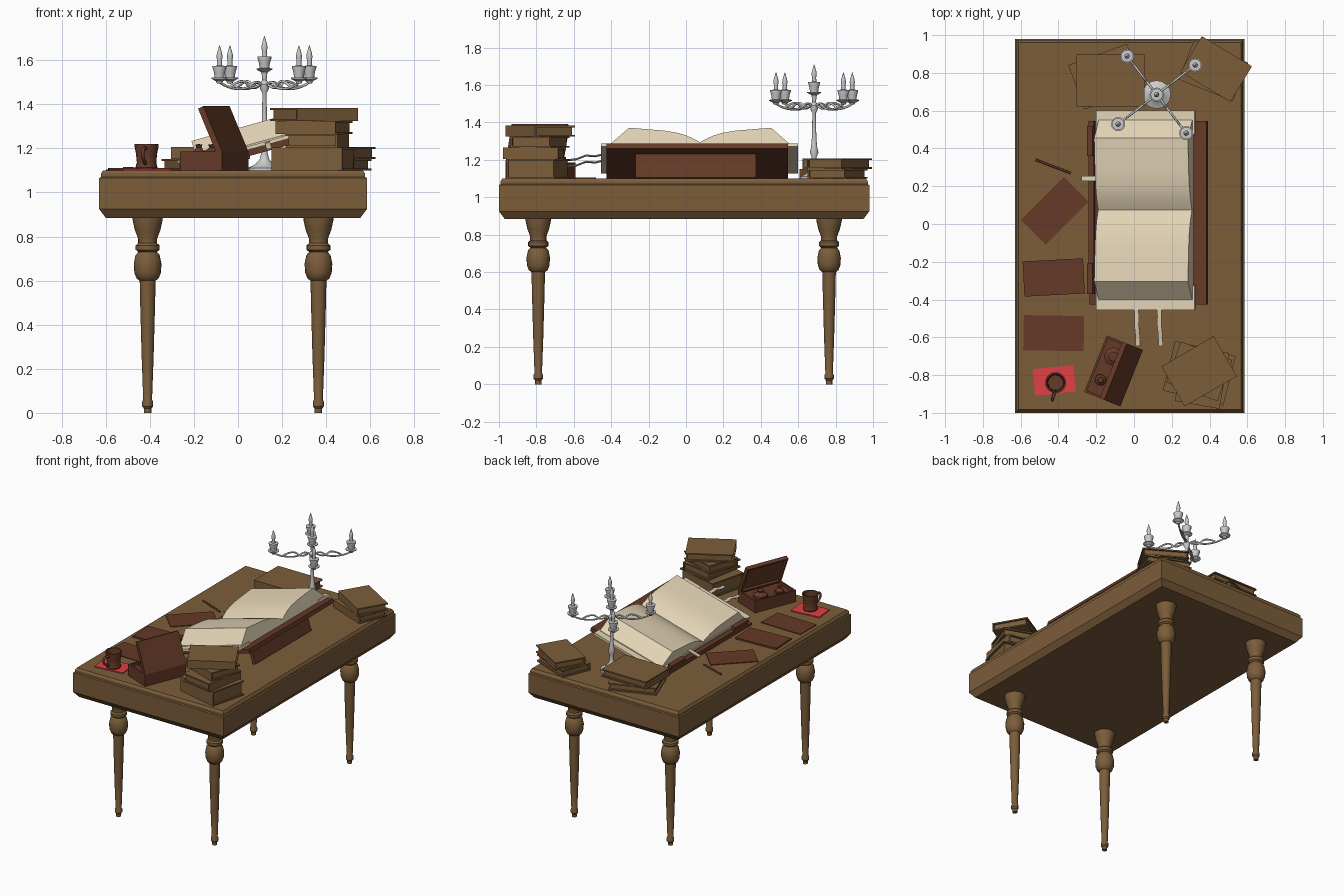
import bpy, bmesh, math
from mathutils import Matrix, Vector

if "Cube" in bpy.data.objects:
    bpy.data.objects.remove(bpy.data.objects["Cube"])

def material(name, rgb):
    m = bpy.data.materials.new(name)
    m.diffuse_color = (*rgb, 1)
    m.use_nodes = True
    m.node_tree.nodes["Principled BSDF"].inputs["Base Color"].default_value = m.diffuse_color
    return m

WOOD = material("wood", (0.20, 0.11, 0.042))
RED_WOOD = material("red_wood", (0.13, 0.042, 0.02))
CREAM = material("cream", (0.76, 0.65, 0.46))
RED = material("red", (0.75, 0.05, 0.06))
R = math.radians

def place(x, y, z, angle=0):
    return Matrix.Translation((x, y, z)) @ Matrix.Rotation(R(angle), 4, 'Z')

def finish(name, bm, mat, smooth=False):
    bmesh.ops.recalc_face_normals(bm, faces=bm.faces[:])
    me = bpy.data.meshes.new(name)
    bm.to_mesh(me)
    bm.free()
    ob = bpy.data.objects.new(name, me)
    bpy.context.collection.objects.link(ob)
    if mat:
        me.materials.append(mat)
    if smooth:
        bpy.ops.object.select_all(action='DESELECT')
        ob.select_set(True)
        bpy.context.view_layer.objects.active = ob
        bpy.ops.object.shade_smooth_by_angle(angle=R(35))
    return ob

def boxes(name, mat, parts, mx=Matrix()):
    """Boxes given as x0, x1, y0, y1, z0, z1 joined in one object."""
    bm = bmesh.new()
    for a, b, c, d, e, f in parts:
        m = mx @ Matrix.Translation(((a+b)/2, (c+d)/2, (e+f)/2)) @ Matrix.Diagonal((b-a, d-c, f-e, 1))
        bmesh.ops.create_cube(bm, size=1, matrix=m)
    return finish(name, bm, mat)

def lathe(name, mat, profile, loc, segs=20):
    bm = bmesh.new()
    vs = [bm.verts.new((r, 0, z)) for r, z in profile]
    es = [bm.edges.new(p) for p in zip(vs, vs[1:])]
    bmesh.ops.spin(bm, geom=vs+es, cent=(0, 0, 0), axis=(0, 0, 1), angle=2*math.pi, steps=segs)
    bmesh.ops.remove_doubles(bm, verts=bm.verts[:], dist=1e-4)
    bmesh.ops.translate(bm, verts=bm.verts[:], vec=loc)
    return finish(name, bm, mat, True)

def prism(name, mat, outline, x0, x1, mx):
    """Extrude a y,z outline along x."""
    bm = bmesh.new()
    f = bm.faces.new([bm.verts.new((x0, y, z)) for y, z in outline])
    r = bmesh.ops.extrude_face_region(bm, geom=[f])
    bmesh.ops.translate(bm, vec=(x1-x0, 0, 0), verts=[g for g in r['geom'] if isinstance(g, bmesh.types.BMVert)])
    bmesh.ops.transform(bm, matrix=mx, verts=bm.verts[:])
    return finish(name, bm, mat, True)

def tube(name, mat, pts, radius):
    cu = bpy.data.curves.new(name, 'CURVE')
    cu.dimensions = '3D'
    cu.bevel_depth, cu.bevel_resolution, cu.resolution_u = radius, 2, 6
    cu.use_fill_caps = True
    sp = cu.splines.new('BEZIER')
    sp.bezier_points.add(len(pts)-1)
    for b, p in zip(sp.bezier_points, pts):
        b.co = p
        b.handle_left_type = b.handle_right_type = 'AUTO'
    ob = bpy.data.objects.new(name, cu)
    bpy.context.collection.objects.link(ob)
    if mat:
        cu.materials.append(mat)
    bpy.ops.object.select_all(action='DESELECT')
    ob.select_set(True)
    bpy.context.view_layer.objects.active = ob
    bpy.ops.object.convert(target='MESH')

# Table top: rectangles lofted upward with moulded edges
bm = bmesh.new()
rings = []
for i, z in ((.03, .885), (0, .925), (0, 1.065), (.008, 1.07), (.008, 1.085), (.018, 1.1)):
    a, b, c, d = -.63+i, .585-i, -1+i, .98-i
    rings.append([bm.verts.new(p) for p in ((a, c, z), (b, c, z), (b, d, z), (a, d, z))])
for lo, hi in zip(rings, rings[1:]):
    for k in range(4):
        bm.faces.new((lo[k], lo[(k+1) % 4], hi[(k+1) % 4], hi[k]))
bm.faces.new(rings[0])
bm.faces.new(rings[-1])
finish("table_top", bm, WOOD)

# Turned legs
LEG = [(0, .9), (.07, .9), (.068, .875), (.058, .83), (.043, .79), (.043, .77), (.054, .76), (.054, .74),
       (.042, .73), (.055, .715), (.063, .675), (.06, .635), (.05, .61), (.036, .6), (.034, .5), (.027, .25),
       (.02, .06), (.025, .05), (.025, .03), (.017, .02), (.017, 0), (0, 0)]
for x in (-.41, .365):
    for y in (-.79, .765):
        lathe("table_leg", WOOD, LEG, (x, y, 0))

# Closed books: two boards, spine and recessed page block
def book(name, x, y, z, w, d, h, angle):
    w, d, t = w/2, d/2, .009
    boxes(name, WOOD, [(-w, w, -d, d, 0, t), (-w, w, -d, d, h-t, h), (-w, w, -d, -d+t, t, h-t),
                       (-w+.012, w-.012, -d+t, d-.012, t, h-t)], place(x, y, z, angle))

for args in ((.345, -.79, 1.1, .33, .27, .105, -14), (.36, -.81, 1.205, .3, .24, .06, 80),
             (.345, -.78, 1.265, .29, .23, .06, -20), (.345, -.78, 1.325, .32, .245, .058, 30)):
    book("stacked_book_front", *args)
book("stacked_book_back_left", -.15, .78, 1.1, .33, .25, .052, 20)
book("stacked_book_back_left", -.125, .76, 1.152, .36, .275, .055, 0)
book("stacked_book_back_right", .42, .81, 1.1, .31, .22, .052, -22)
book("stacked_book_back_right", .435, .82, 1.152, .31, .22, .055, -31)

# Sloping lectern with lip and prop
SLOPE = Matrix.Translation((-.235, .06, 1.115)) @ Matrix.Rotation(R(-15.5), 4, 'Y')
boxes("lectern_board", RED_WOOD, [(0, .643, -.485, .485, -.028, 0)], SLOPE)
boxes("lectern_lip", RED_WOOD, [(0, .03, -.43, .485, 0, .025), (0, .03, -.43, -.27, .025, .05),
                                (0, .03, .3, .46, .025, .05)], SLOPE)
prop = Matrix.Translation((.275, .0525, 1.24)) @ Matrix.Rotation(R(-18), 4, 'Y')
boxes("lectern_prop", RED_WOOD, [(-.012, .012, -.3225, .3225, -.145, .01)], prop)

# Open book: cover, curved page blocks, ribbons
OPEN = SLOPE @ Matrix.Translation((0, .015, 0))
boxes("open_book_cover", CREAM, [(.05, .57, -.53, .525, 0, .016), (.04, .16, -.53, -.4, 0, .018),
                                 (.45, .582, -.53, -.4, 0, .018), (.04, .16, .4, .525, 0, .018),
                                 (.45, .582, .4, .525, 0, .018)], OPEN)
HALF = [(0, .016), (0, .028), (.03, .045), (.07, .064), (.12, .08), (.19, .092), (.28, .1),
        (.38, .108), (.475, .022), (.475, .016)]
for s in (-1, 1):
    prism("open_book_pages", CREAM, [(s*y, z) for y, z in HALF], .055, .57, OPEN)
RIB = [(-.45, .014), (-.52, .014), (-.56, .004), (-.61, .008), (-.66, -.012), (-.72, -.02)]
for x in (.26, .385):
    prism("ribbon", CREAM, RIB + [(y, z-.005) for y, z in RIB[::-1]], x-.012, x+.012, OPEN)
boxes("book_clasp", CREAM, [(-.035, .06, .152, .178, .028, .036)], OPEN)

# Candelabra
CX, CY = .12, .685
lathe("candelabra_stem", None, [(0, 1.1), (.075, 1.1), (.075, 1.112), (.045, 1.125), (.022, 1.15), (.014, 1.18),
      (.013, 1.215), (.023, 1.24), (.016, 1.27), (.012, 1.32), (.009, 1.45), (.02, 1.47), (.022, 1.49),
      (.01, 1.51), (.014, 1.55), (0, 1.555)], (CX, CY, 0), 16)
CUP = [(0, -.005), (.012, -.005), (.016, .005), (.037, .016), (.037, .021), (.022, .022), (.025, .045), (.032, .068),
       (.032, .074), (.022, .074), (.012, .076), (.011, .1), (.014, .115), (.012, .13), (.004, .158), (0, .17)]
lathe("candle_cup", None, CUP, (CX, CY, 1.542), 16)
for k in range(4):
    a = R(37.5 + 90*k)
    at = lambda r, z: (CX+r*math.cos(a), CY+r*math.sin(a), z)
    lathe("candle_cup", None, CUP, at(.257, 1.5), 16)
    tube("candelabra_arm", None, [at(0, 1.48), at(.05, 1.5), at(.1, 1.475), at(.17, 1.472), at(.23, 1.487), at(.257, 1.5)], .006)
    tube("candelabra_scroll", None, [at(.03, 1.487), at(.075, 1.476), at(.12, 1.503), at(.16, 1.497), at(.2, 1.477)], .006)

# Writing box with open lid
BOX = place(-.108, -.778, 1.1, -21.8)
W, D = .103, .161
boxes("writing_box", RED_WOOD, [(-W, W, -D, D, 0, .065), (-W, -W+.012, -D, D, .065, .085),
      (W-.012, W, -D, D, .065, .085), (-W, W, -D, -D+.012, .065, .085), (-W, W, D-.012, D, .065, .085),
      (-.075, -.02, -.095, -.045, .065, .08)], BOX)
LID = BOX @ Matrix.Translation((W, 0, .085)) @ Matrix.Rotation(R(-24), 4, 'Y')
boxes("writing_box_lid", RED_WOOD, [(-.012, 0, -D, D, 0, .226), (-.028, -.012, -D, D, 0, .015),
      (-.028, -.012, -D, D, .211, .226), (-.028, -.012, -D, -D+.015, .015, .211),
      (-.028, -.012, D-.015, D, .015, .211)], LID)
for x, y, s in ((-.03, .07, 1), (-.047, -.07, .6)):
    lathe("inkwell", RED_WOOD, [(0, 0), (.05*s, 0), (.05*s, .02), (.03*s, .03), (.02*s, .04), (.026*s, .052), (0, .055)],
          BOX @ Vector((x, y, .065)), 8)

# Mug on a red mat
lathe("mug", RED_WOOD, [(0, 0), (.047, 0), (.05, .008), (.044, .03), (.048, .07), (.055, .105), (.055, .115),
      (.047, .115), (.042, .07), (.04, .015), (0, .012)], (-.415, -.84, 1.106), 20)
tube("mug_handle", RED_WOOD, [(-.418, -.79-.1, 1.2), (-.43, -.925, 1.195), (-.432, -.93, 1.165), (-.42, -.885, 1.13)], .008)
boxes("mug_mat", RED, [(-.108, .108, -.07, .07, 0, .007)], place(-.422, -.828, 1.1, 6))

# Loose letters and pen
for x, y, a, h in ((-.42, .07, 45, .005), (-.425, -.283, 3, .012), (-.425, -.578, -1, .005)):
    boxes("letter", RED_WOOD, [(-.16, .16, -.093, .093, 0, h)], place(x, y, 1.1, a))
tube("pen", RED_WOOD, [(-.52, .34, 1.11), (-.43, .305, 1.107), (-.335, .27, 1.104)], .006)
